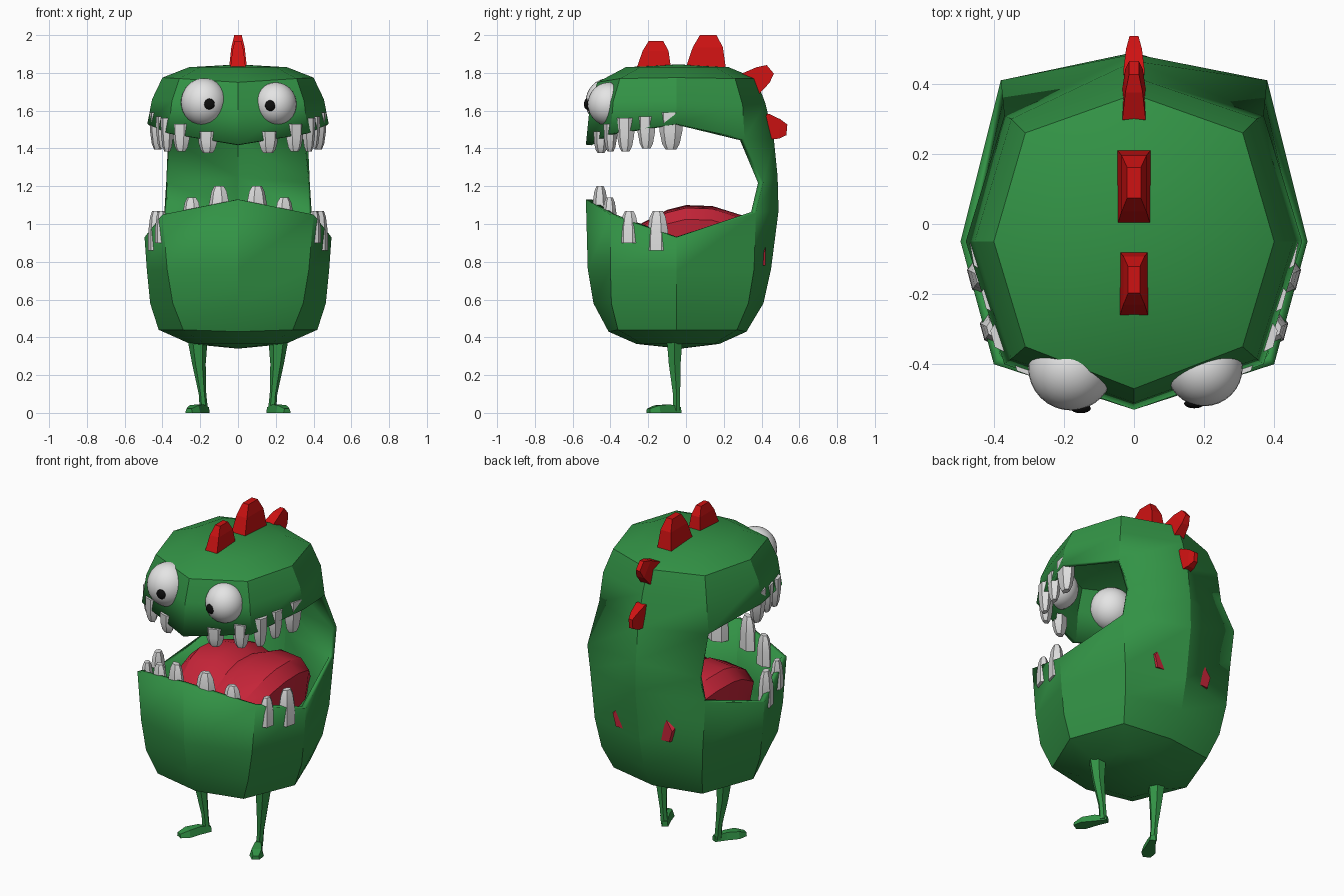
import bpy, bmesh, math
from mathutils import Vector, Matrix

if "Cube" in bpy.data.objects:
    bpy.data.objects.remove(bpy.data.objects["Cube"])


def material(name, rgb, rough=0.6):
    m = bpy.data.materials.new(name)
    m.use_nodes = True
    m.diffuse_color = (*rgb, 1)
    bsdf = m.node_tree.nodes["Principled BSDF"]
    bsdf.inputs["Base Color"].default_value = (*rgb, 1)
    bsdf.inputs["Roughness"].default_value = rough
    return m


GREEN = material("skin green", (0.032, 0.29, 0.06))
RED = material("spike red", (0.62, 0.006, 0.006))
TONGUE = material("tongue red", (0.56, 0.018, 0.04))
TOOTH = material("tooth white", (0.72, 0.72, 0.72))
EYE = material("eye white", (0.78, 0.78, 0.78))
BLACK = material("pupil black", (0.004, 0.004, 0.004))


def finish(bm, name, mat, angle=None):
    """Turn a bmesh into an object, smooth below the given angle."""
    me = bpy.data.meshes.new(name)
    bm.to_mesh(me)
    bm.free()
    me.materials.append(mat)
    ob = bpy.data.objects.new(name, me)
    bpy.context.collection.objects.link(ob)
    if angle:
        bpy.ops.object.select_all(action='DESELECT')
        ob.select_set(True)
        bpy.context.view_layer.objects.active = ob
        bpy.ops.object.shade_smooth_by_angle(angle=math.radians(angle))
    return ob


def loft(name, loops, mat, angle=None, matrix=None):
    """Skin a list of equal point loops and cap both ends."""
    bm = bmesh.new()
    rows = [[bm.verts.new(p) for p in loop] for loop in loops]
    n = len(rows[0])
    for a, b in zip(rows, rows[1:]):
        for j in range(n):
            k = (j + 1) % n
            bm.faces.new((a[j], a[k], b[k], b[j]))
    bm.faces.new(rows[0][::-1])
    bm.faces.new(rows[-1])
    if matrix:
        bm.transform(matrix)
    bmesh.ops.recalc_face_normals(bm, faces=bm.faces)
    return finish(bm, name, mat, angle)


def ring(x, y, z, rx, ry, n=6):
    return [(x + rx * math.cos(math.tau * i / n), y + ry * math.sin(math.tau * i / n), z)
            for i in range(n)]


# ---- body shell: columns are front, front corner, side, back corner, back ----
def mirrored(half):
    return half + [(-x, y, z) for x, y, z in half[3:0:-1]]


def scaled(half, s, z):
    return [(x * s, -0.04 + (y + 0.04) * s, z) for x, y, _ in half]


low = [(0, -.41, .43), (.29, -.36, .44), (.42, -.05, .44), (.30, .27, .44), (0, .32, .43)]
crown = [(0, -.47, 1.75), (.31, -.35, 1.77), (.40, -.05, 1.775), (.31, .26, 1.77), (0, .37, 1.77)]
halves = [
    scaled(low, .6, .365),
    low,
    [(0, -.49, .58), (.345, -.395, .58), (.465, -.05, .58), (.34, .33, .58), (0, .41, .58)],
    [(0, -.52, .76), (.375, -.40, .76), (.482, -.05, .75), (.365, .36, .76), (0, .45, .76)],
    [(0, -.53, 1.13), (.40, -.40, 1.05), (.495, -.05, .93), (.39, .37, 1.06), (0, .49, 1.07)],
    [None, None, None, (.38, .41, 1.22), (0, .485, 1.25)],
    [(0, -.53, 1.42), (.37, -.40, 1.48), (.48, -.05, 1.53), (.37, .31, 1.45), (0, .465, 1.45)],
    [(0, -.51, 1.62), (.35, -.385, 1.65), (.455, -.05, 1.66), (.35, .30, 1.63), (0, .42, 1.64)],
    crown,
    scaled(crown, .65, 1.83),
]
bm = bmesh.new()
rows = []
for h in halves:
    if h[0] is None:      # hinge strip behind the open mouth
        b, k = h[3], h[4]
        row = [None] * 3 + [bm.verts.new(b), bm.verts.new(k),
                            bm.verts.new((-b[0], b[1], b[2]))] + [None] * 2
    else:
        row = [bm.verts.new(p) for p in mirrored(h)]
    rows.append(row)
for a, b in zip(rows, rows[1:]):
    for j in range(8):
        quad = (a[j], a[(j + 1) % 8], b[(j + 1) % 8], b[j])
        if None not in quad:
            bm.faces.new(quad)
base, top = bm.verts.new((0, -.03, .34)), bm.verts.new((0, -.04, 1.845))
for j in range(8):
    k = (j + 1) % 8
    bm.faces.new((base, rows[0][k], rows[0][j]))
    bm.faces.new((rows[-1][j], rows[-1][k], top))
body = finish(bm, "body_shell", GREEN, 26)
wall = body.modifiers.new("wall", 'SOLIDIFY')
wall.thickness = 0.03
wall.offset = -1

# ---- tongue: cross sections along y with a centre groove ----
section = [(-.9, None), (-1, -.07), (-.8, -.01), (-.3, .005), (0, -.03),
           (.3, .005), (.8, -.01), (1, -.07), (.9, None)]
spine = [(-.34, .86, .20), (-.27, .98, .27), (-.10, 1.07, .31), (0, 1.095, .32),
         (.14, 1.09, .31), (.30, 1.04, .27), (.42, .92, .20)]
loft("tongue", [[(u * w, y, .78 if d is None else z + d) for u, d in section]
                for y, z, w in spine], TONGUE, 35)


# ---- teeth: flattened tapered pegs turned to follow the rim ----
def tooth(name, x, y, z0, z1, width, yaw):
    loops = []
    for t, s in ((0, 1), (.5, .95), (.85, .72), (1, .45)):
        loops.append(ring(0, 0, (z1 - z0) * t, width / 2 * s, width * .34 * s))
    loft(name, loops, TOOTH, 20,
         Matrix.Translation((x, y, z0)) @ Matrix.Rotation(math.radians(yaw), 4, 'Z'))


upper = [(.16, -.45, 1.49, 1.375, .11, 18), (.30, -.40, 1.53, 1.385, .10, 20),
         (.375, -.32, 1.56, 1.385, .10, 75), (.40, -.21, 1.57, 1.40, .10, 75),
         (.425, -.08, 1.59, 1.395, .13, 80)]
lower = [(.10, -.455, 1.00, 1.20, .12, 18), (.245, -.405, .96, 1.14, .11, 20),
         (.405, -.30, .90, 1.07, .10, 75), (.435, -.15, .86, 1.07, .12, 75)]
for jaw, teeth in (("upper", upper), ("lower", lower)):
    for i, (x, y, z0, z1, w, yaw) in enumerate(teeth):
        for side, s in (("left", 1), ("right", -1)):
            tooth(f"{jaw}_tooth_{side}_{i + 1}", s * x, y, z0, z1, w, s * yaw)


# ---- eyes and pupils ----
def ball(name, centre, scale, mat, segs):
    bm = bmesh.new()
    bmesh.ops.create_uvsphere(bm, u_segments=segs, v_segments=segs // 2, radius=1)
    bm.transform(Matrix.Translation(centre) @ Matrix.Diagonal((*scale, 1)))
    finish(bm, name, mat, 60)


for side, c, r, p in (("right", (-.18, -.41, 1.645), .122, (-.152, -.526, 1.635)),
                      ("left", (.20, -.41, 1.635), .110, (.172, -.512, 1.627))):
    ball("eye_" + side, c, (r, r, r * 1.04), EYE, 32)
    ball("pupil_" + side, p, (.029, .014, .029), BLACK, 16)


# ---- back spikes: (y, z, length, height, half width, tilt) ----
def spike(name, y, z, length, height, hw, tilt):
    loops = []
    for t, ly, lx, shift in ((-.15, .5, 1, 0), (0, .5, 1, 0), (.62, .38, .75, .01), (1, .21, .42, .012)):
        a, b, o = lx * hw, ly * length, shift * length / .2
        loops.append([(-a, o - b, t * height), (a, o - b, t * height),
                      (a, o + b, t * height), (-a, o + b, t * height)])
    loft(name, loops, RED, None,
         Matrix.Translation((0, y, z)) @ Matrix.Rotation(math.radians(-tilt), 4, 'X'))


spike("spike_front", -.17, 1.83, .18, .14, .04, 0)
spike("spike_top", .105, 1.83, .21, .17, .047, 0)
spike("spike_rear", .345, 1.745, .14, .125, .033, 50)
spike("spike_back", .435, 1.515, .135, .10, .03, 95)

# ---- legs and feet ----
for side, s in (("left", 1), ("right", -1)):
    loft("leg_" + side, [ring(s * x, y, z, rx, ry) for x, y, z, rx, ry in (
        (.215, -.06, .41, .056, .05), (.207, -.06, .26, .036, .036),
        (.188, -.05, .10, .02, .022), (.18, -.05, .01, .022, .022))], GREEN, 25)
    # foot runs forward and outward, low and widening towards the toe
    d = Vector((s * .085, -.15, 0)).normalized()
    n = Vector((-d.y, d.x, 0))
    loops = []
    for t, w, h in ((-.02, .018, .03), (.05, .026, .045), (.12, .04, .04), (.172, .022, .022)):
        c = Vector((s * .175, -.05, 0)) + d * t
        loops.append([c - n * w, c + n * w, c + n * w * .7 + Vector((0, 0, h)),
                      c - n * w * .7 + Vector((0, 0, h))])
    loft("foot_" + side, loops, GREEN)
